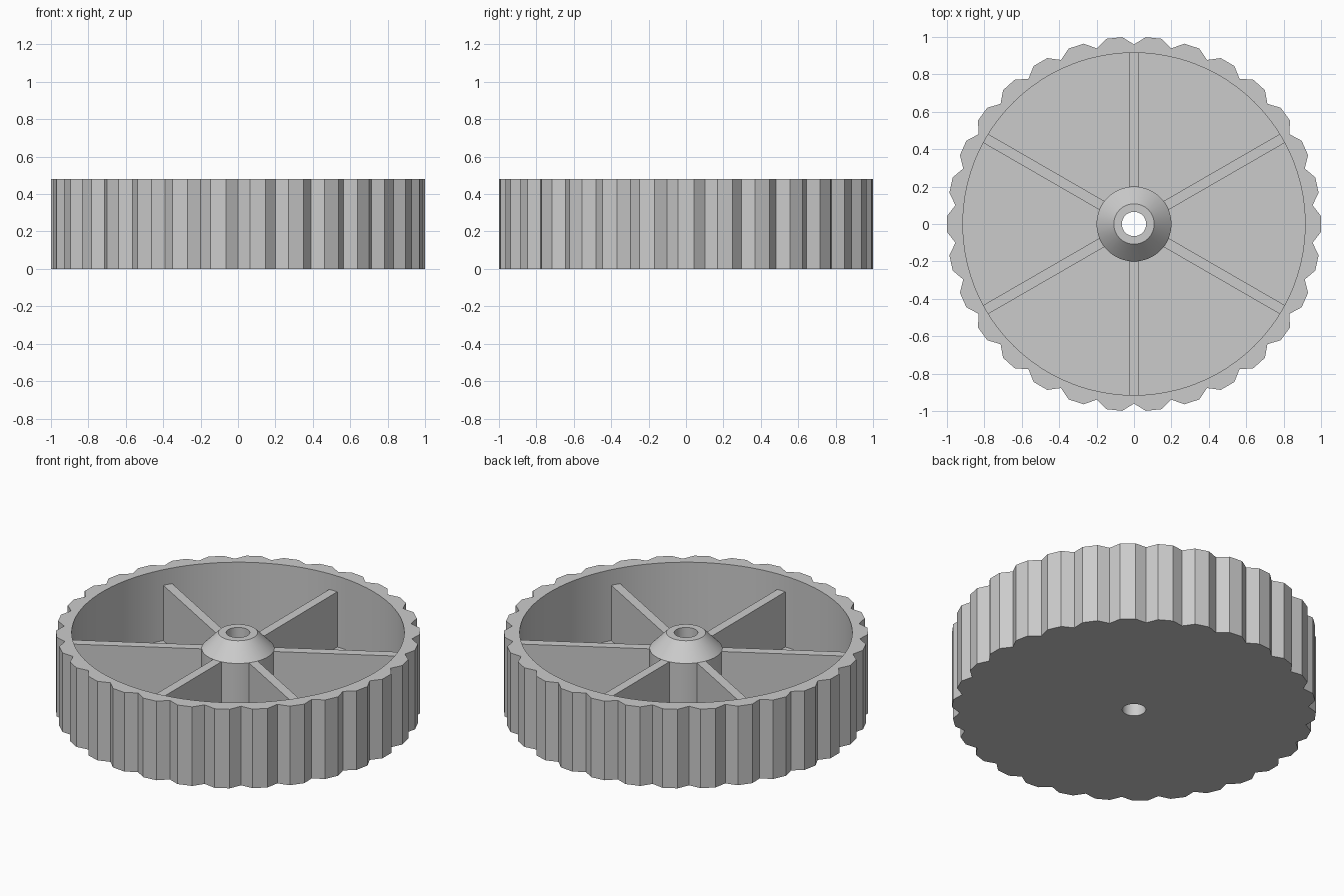
import bpy, bmesh
from math import cos, sin, radians, pi

cube = bpy.data.objects.get("Cube")
if cube:
    bpy.data.objects.remove(cube, do_unlink=True)

HEIGHT, FLOOR, SPOKE_TOP = 0.48, 0.05, 0.385
BORE, HUB, HUB_TOP, POCKET = 0.065, 0.2, 0.108, 0.915
NOTCH, CORNER = 0.96, 1 / cos(radians(2.4))
TEETH = 30

grey = bpy.data.materials.new("plain grey")
grey.use_nodes = True
grey.diffuse_color = (0.6, 0.6, 0.6, 1)
grey.node_tree.nodes["Principled BSDF"].inputs["Base Color"].default_value = (0.6, 0.6, 0.6, 1)

# One tooth: (angle in degrees, radius), repeated around the wheel
TOOTH = [(0, NOTCH), (3.6, CORNER), (6, 1.0), (8.4, CORNER)]
RIM = [(radians(90 + 360 / TEETH * k + a), r) for k in range(TEETH) for a, r in TOOTH]


def finish(name, bm):
    bmesh.ops.recalc_face_normals(bm, faces=bm.faces)
    mesh = bpy.data.meshes.new(name)
    bm.to_mesh(mesh)
    bm.free()
    mesh.materials.append(grey)
    obj = bpy.data.objects.new(name, mesh)
    bpy.context.collection.objects.link(obj)
    bpy.ops.object.select_all(action="DESELECT")
    obj.select_set(True)
    bpy.context.view_layer.objects.active = obj
    bpy.ops.object.shade_smooth_by_angle(angle=radians(20))
    return obj


def lathe(name, profile):
    """Turn a closed (radius, z) profile; radius None follows the teeth."""
    bm = bmesh.new()
    rings = [[bm.verts.new(((r or rim) * cos(a), (r or rim) * sin(a), z))
              for r, z in profile] for a, rim in RIM]
    n = len(profile)
    for i, ring in enumerate(rings):
        prev = rings[i - 1]
        for j in range(n):
            k = (j + 1) % n
            bm.faces.new((prev[j], ring[j], ring[k], prev[k]))
    return finish(name, bm)


# Toothed rim with its floor plate
lathe("toothed_rim_and_floor", [
    (BORE, 0), (None, 0), (None, HEIGHT),
    (POCKET, HEIGHT), (POCKET, FLOOR), (BORE, FLOOR)])

# Hub with a tapered top and a through bore
lathe("hub", [
    (BORE, FLOOR), (HUB, FLOOR), (HUB, SPOKE_TOP),
    (HUB_TOP, HEIGHT), (BORE, HEIGHT)])

# Six flat spokes running from hub to rim
for i in range(6):
    inner, outer, bottom, half = HUB - 0.01, POCKET + 0.01, FLOOR - 0.01, 0.027
    a = radians(30) + i * pi / 3
    bm = bmesh.new()
    bmesh.ops.create_cube(bm, size=1)
    for v in bm.verts:
        along = outer if v.co.x > 0 else inner
        side = half if v.co.y > 0 else -half
        v.co = (along * cos(a) - side * sin(a), along * sin(a) + side * cos(a),
                SPOKE_TOP if v.co.z > 0 else bottom)
    finish(f"spoke_{i + 1}", bm)
